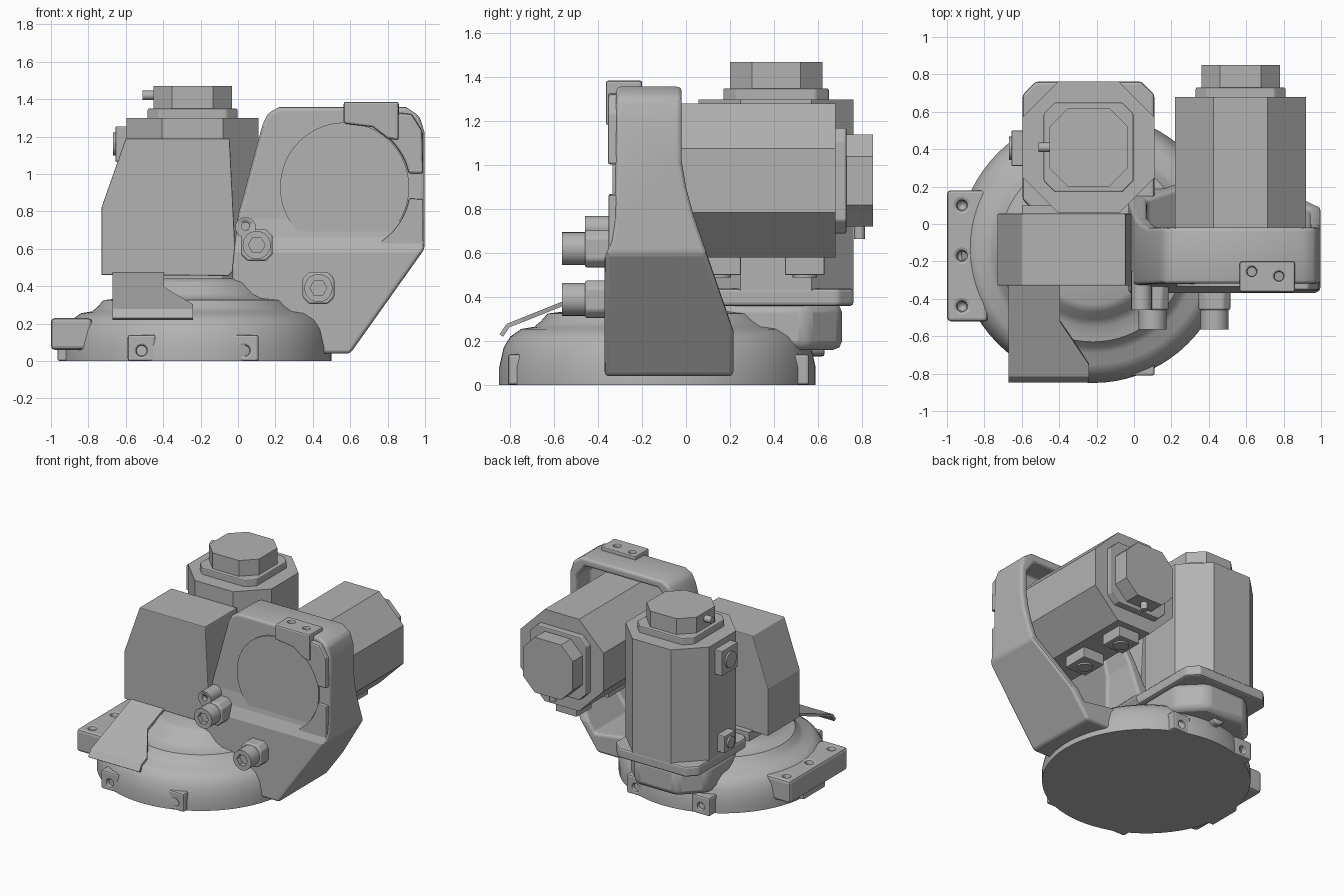
import bpy, bmesh, math
from mathutils import Vector

if "Cube" in bpy.data.objects:
    bpy.data.objects.remove(bpy.data.objects["Cube"])

grey = bpy.data.materials.new("machine grey")
grey.diffuse_color = (0.45, 0.45, 0.45, 1)
grey.use_nodes = True
grey.node_tree.nodes["Principled BSDF"].inputs["Base Color"].default_value = grey.diffuse_color


def finish(name, bm, bevel=0, smooth=False, segs=2):
    bmesh.ops.recalc_face_normals(bm, faces=bm.faces)
    me = bpy.data.meshes.new(name)
    bm.to_mesh(me)
    bm.free()
    ob = bpy.data.objects.new(name, me)
    bpy.context.collection.objects.link(ob)
    me.materials.append(grey)
    if bevel:
        add_bevel(ob, bevel, segs)
    if smooth:
        shade(ob)
    return ob


def add_bevel(ob, width, segs=2):
    m = ob.modifiers.new("bevel", 'BEVEL')
    m.width, m.segments, m.limit_method, m.angle_limit = width, segs, 'ANGLE', math.radians(35)


def shade(ob):
    bpy.ops.object.select_all(action='DESELECT')
    ob.select_set(True)
    bpy.context.view_layer.objects.active = ob
    bpy.ops.object.shade_smooth_by_angle(angle=math.radians(35))


def prism(name, pts, axis, a, b, **kw):
    """Extrude a 2D outline along an axis from a to b."""
    put = {'x': lambda p, t: (t, p[0], p[1]),
           'y': lambda p, t: (p[0], t, p[1]),
           'z': lambda p, t: (p[0], p[1], t)}[axis]
    bm = bmesh.new()
    lo = [bm.verts.new(put(p, a)) for p in pts]
    hi = [bm.verts.new(put(p, b)) for p in pts]
    bm.faces.new(lo)
    bm.faces.new(hi)
    for i in range(len(pts)):
        j = (i + 1) % len(pts)
        bm.faces.new((lo[i], lo[j], hi[j], hi[i]))
    return finish(name, bm, **kw)


def box(name, x, y, z, **kw):
    return prism(name, [(x[0], y[0]), (x[1], y[0]), (x[1], y[1]), (x[0], y[1])], 'z', *z, **kw)


def octagon(cx, cy, h, c):
    """Square of half size h with corners cut by c."""
    k = h - c
    return [(cx + x, cy + y) for x, y in
            ((-k, -h), (k, -h), (h, -k), (h, k), (k, h), (-k, h), (-h, k), (-h, -k))]


def circle(cx, cy, r, n=32, a0=0, a1=360):
    full = a1 - a0 == 360
    m = n if full else n - 1
    return [(cx + r * math.cos(math.radians(a0 + (a1 - a0) * i / m)),
             cy + r * math.sin(math.radians(a0 + (a1 - a0) * i / m))) for i in range(n)]


def cyl(name, c, r, axis, a, b, n=32, **kw):
    return prism(name, circle(c[0], c[1], r, n), axis, a, b, smooth=True, **kw)


def boolean(ob, cutter, op='DIFFERENCE'):
    m = ob.modifiers.new("cut", 'BOOLEAN')
    m.object, m.operation, m.solver = cutter, op, 'EXACT'
    cutter.hide_render = True
    cutter.hide_viewport = True
    cutter.display_type = 'WIRE'


# Round stepped base
CX, CY = -0.22, -0.13
profile = [(0, 0), (0.72, 0), (0.72, 0.08), (0.70, 0.17), (0.67, 0.22), (0.62, 0.255), (0.56, 0.265),
           (0.53, 0.29), (0.50, 0.325), (0.42, 0.335), (0.38, 0.36), (0.34, 0.42), (0.30, 0.44), (0, 0.44)]
bm = bmesh.new()
vs = [bm.verts.new((CX + r, CY, z)) for r, z in profile]
es = [bm.edges.new(p) for p in zip(vs, vs[1:])]
bmesh.ops.spin(bm, geom=vs + es, cent=(CX, CY, 0), axis=(0, 0, 1), angle=math.tau, steps=72)
bmesh.ops.remove_doubles(bm, verts=bm.verts, dist=1e-4)
finish("base", bm, smooth=True)

# Side mounting flange with three holes
flange = box("mounting_flange", (-1.0, -0.78), (-0.52, 0.18), (0.06, 0.23))
for i, y in enumerate((0.10, -0.17, -0.44)):
    boolean(flange, cyl(f"flange_hole_{i}", (-0.92, y), 0.025, 'z', 0.15, 0.4, 16))
add_bevel(flange, 0.02)
box("flange_foot", (-0.965, -0.86), (-0.30, -0.04), (0, 0.08), bevel=0.01)

# Bolt lugs around the base
for i, (x, y, s) in enumerate(((-0.515, -0.81, 1), (0.035, -0.81, 1), (-0.515, 0.56, -1), (0.035, 0.56, -1))):
    lug = box(f"base_lug_{i}", (x - 0.075, x + 0.075), sorted((y, y + 0.2 * s)), (0, 0.14))
    boolean(lug, cyl(f"lug_hole_{i}", (x, 0.055), 0.028, 'y', *sorted((y - 0.05 * s, y + 0.05 * s)), 16))
    add_bevel(lug, 0.012)
cyl("rear_plug", (-0.24, 0.18), 0.05, 'y', 0.4, 0.63, 20, bevel=0.01)


def motor_cap(name, c, axis, t):
    """Two-step end cap of a motor."""
    prism(name + "_step", octagon(*c, 0.24, 0.06), axis, t - 0.01, t + 0.05, bevel=0.008)
    prism(name + "_cap", octagon(*c, 0.21, 0.10), axis, t + 0.04, t + 0.17)


# Upright motor on a rounded neck
M1 = (-0.243, 0.41)
prism("upright_motor_neck", octagon(M1[0], 0.38, 0.33, 0.16), 'z', 0.16, 0.37, bevel=0.04, smooth=True)
prism("upright_motor_flange", octagon(*M1, 0.352, 0.07), 'z', 0.36, 0.44, bevel=0.015)
prism("upright_motor_body", octagon(*M1, 0.352, 0.19), 'z', 0.43, 1.3)
motor_cap("upright_motor", M1, 'z', 1.3)
cyl("upright_motor_plug", (0.41, 1.42), 0.025, 'x', -0.51, -0.44, 12)
for i, z in enumerate((1.16, 0.53)):
    h = 0.095 if i == 0 else 0.065
    box(f"motor_connector_{i}", (-0.655, -0.58), (0.405 - h, 0.405 + h), (z - h, z + h), bevel=0.006)
    cyl(f"motor_connector_face_{i}", (0.405, z), h * 0.65, 'x', -0.668, -0.65, 20)

# Control box with slanted side
prism("control_box", [(-0.73, 0.46), (-0.73, 0.82), (-0.60, 1.19), (-0.045, 1.19), (-0.01, 0.5), (-0.05, 0.455)],
      'y', -0.33, 0.055, bevel=0.006)
box("control_box_support", (-0.60, -0.08), (-0.25, 0.1), (0.40, 0.47))

# Sloping chute plate below the box
bm = bmesh.new()
outline = [(-0.67, -0.30), (-0.67, -0.81), (-0.24, -0.81), (-0.24, -0.75), (-0.395, -0.52), (-0.395, -0.30)]
top = [bm.verts.new((x, y, 0.27 + 0.4 * (y + 0.81))) for x, y in outline]
lip = [bm.verts.new((x, -0.84, 0.225)) for x in (-0.67, -0.24)]
bm.faces.new(top)
bm.faces.new((top[1], lip[0], lip[1], top[2]))
chute = finish("chute_plate", bm)
m = chute.modifiers.new("thickness", 'SOLIDIFY')
m.thickness, m.offset = 0.02, 0

# Tilted-arm housing: front outline intersected with side outline, hollow at the back
housing = prism("arm_housing", [(0.0, 0.78), (0.13, 1.26), (0.16, 1.325), (0.22, 1.357), (0.90, 1.357),
                                (0.97, 1.31), (0.998, 1.22), (0.998, 0.60), (0.60, 0.04), (0.30, 0.04),
                                (-0.03, 0.30), (-0.03, 0.50)], 'y', -0.6, 0.6)
side = prism("housing_side_shape", [(-0.37, 0.0), (-0.37, 0.58), (-0.34, 0.66), (-0.325, 0.76), (-0.315, 1.5),
                                    (-0.02, 1.5), (-0.02, 1.02), (0.0, 0.90), (0.035, 0.77), (0.215, 0.25),
                                    (0.215, 0.0)], 'x', -0.5, 1.5)
hollow = prism("housing_hollow", [(0.07, 0.76), (0.19, 1.22), (0.25, 1.295), (0.87, 1.295), (0.94, 1.2),
                                  (0.94, 0.63), (0.62, 0.18), (0.35, 0.22), (0.07, 0.48)], 'y', -0.2, 0.8)
boolean(housing, side, 'INTERSECT')
boolean(housing, hollow)
add_bevel(housing, 0.02, 3)
shade(housing)

# Round cover and raised rim on the housing front
MX, MZ = 0.57, 0.93
cyl("front_cover", (MX, MZ), 0.345, 'y', -0.335, -0.25, 64)
prism("front_rim", circle(MX, MZ, 0.35, 12, 12, 55) + [(0.83, 1.33), (0.93, 1.32), (0.985, 1.23), (0.99, 1.003)],
      'y', -0.355, -0.28, bevel=0.012)
prism("lower_rim", circle(MX, MZ, 0.35, 16, -75, -10) + [(0.99, 0.865), (0.99, 0.62), (0.93, 0.53)],
      'y', -0.352, -0.28, bevel=0.012)

# Top lug with two holes
lug = prism("top_lug", [(0.565, 1.27), (0.565, 1.385), (0.86, 1.385), (0.86, 1.18), (0.80, 1.19), (0.72, 1.25)],
            'y', -0.365, -0.20)
for i, (x, y) in enumerate(((0.63, -0.255), (0.775, -0.28))):
    boolean(lug, cyl(f"top_lug_hole_{i}", (x, y), 0.025, 'z', 1.33, 1.5, 16))
add_bevel(lug, 0.012)

# Socket bolts and small boss on the housing front
for i, (x, z) in enumerate(((0.10, 0.62), (0.43, 0.39))):
    prism(f"bolt_pad_{i}", octagon(x, z, 0.085, 0.035), 'y', -0.46, -0.28, bevel=0.01, smooth=True)
    bolt = cyl(f"socket_bolt_{i}", (x, z), 0.075, 'y', -0.565, -0.40)
    boolean(bolt, prism(f"bolt_socket_{i}", circle(x, z, 0.045, 6), 'y', -0.7, -0.53))
small = cyl("small_boss", (0.04, 0.715), 0.055, 'y', -0.46, -0.25, 24)
boolean(small, cyl("small_boss_hole", (0.04, 0.72), 0.022, 'y', -0.6, -0.42, 16))

# Horizontal motor behind the housing
prism("rear_motor_body", octagon(MX, MZ, 0.35, 0.205), 'y', -0.22, 0.68)
motor_cap("rear_motor", (MX, MZ), 'y', 0.68)
cyl("rear_motor_plug", (MX, 0.79), 0.025, 'z', 0.665, 0.74, 12)
for i, (y0, y1) in enumerate(((0.05, 0.25), (0.45, 0.63))):
    box(f"rear_motor_connector_{i}", (MX - 0.09, MX + 0.09), (y0, y1), (0.50, 0.60), bevel=0.006)
    cyl(f"rear_connector_face_{i}", (MX, (y0 + y1) / 2), 0.055, 'z', 0.488, 0.51, 20)
